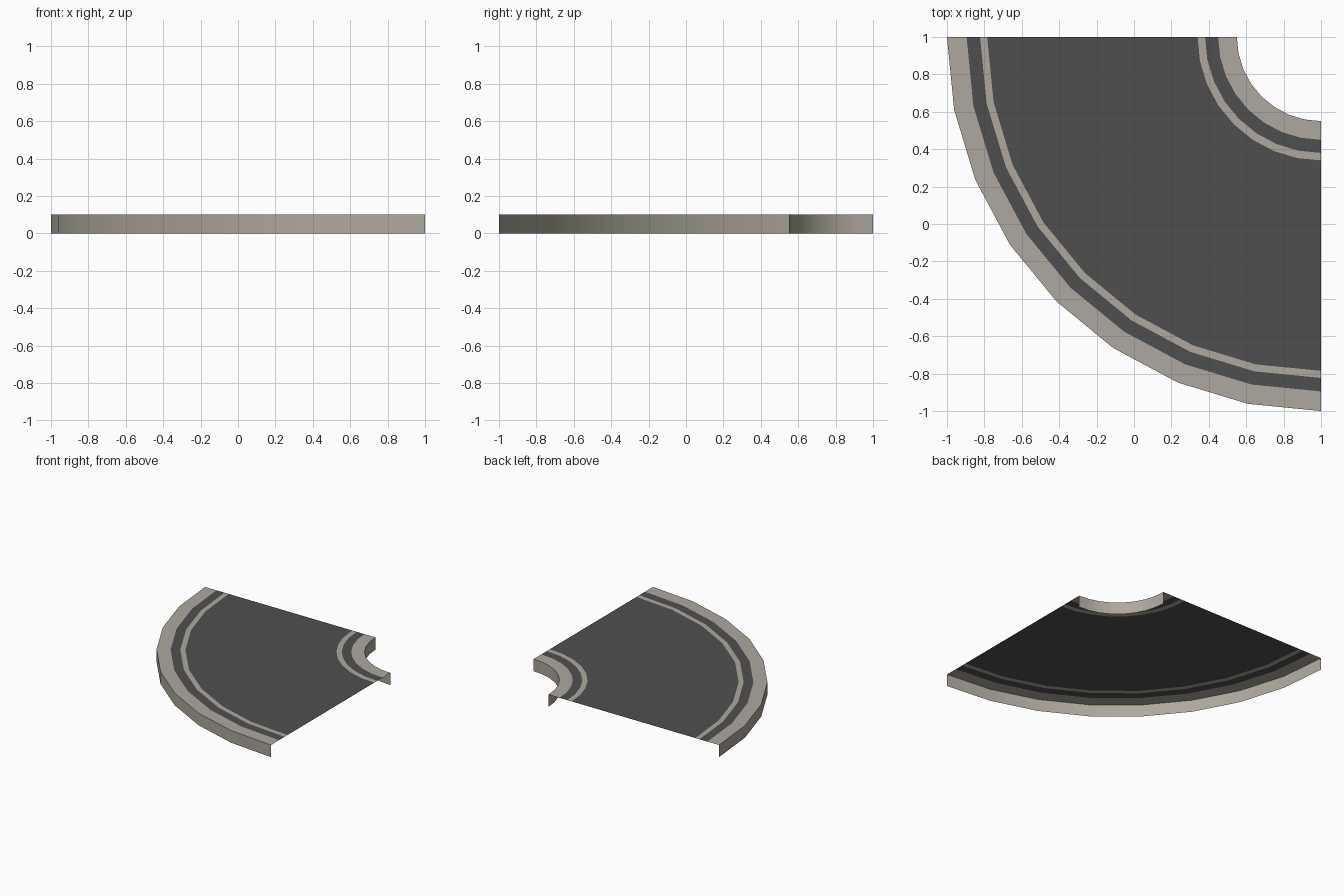
import bpy
import math

cube = bpy.data.objects.get("Cube")
if cube:
    bpy.data.objects.remove(cube, do_unlink=True)

HEIGHT = 0.1
SEGMENTS = 8
CENTRE = (1.0, 1.0)  # pivot of the bend


def material(name, colour):
    mat = bpy.data.materials.new(name)
    mat.use_nodes = True
    mat.diffuse_color = (*colour, 1)
    bsdf = mat.node_tree.nodes["Principled BSDF"]
    bsdf.inputs["Base Color"].default_value = (*colour, 1)
    bsdf.inputs["Roughness"].default_value = 0.9
    return mat


asphalt = material("asphalt grey", (0.078, 0.078, 0.078))
concrete = material("concrete beige", (0.42, 0.39, 0.345))


def sweep(name, profile, mat):
    """Sweep an open (radius, height) profile through a quarter turn."""
    verts, faces = [], []
    n = len(profile)
    for i in range(SEGMENTS + 1):
        a = math.pi + i * math.pi / 2 / SEGMENTS
        for r, z in profile:
            verts.append((CENTRE[0] + r * math.cos(a), CENTRE[1] + r * math.sin(a), z))
    for i in range(SEGMENTS):
        for j in range(n - 1):
            k = i * n + j
            faces.append((k, k + 1, k + n + 1, k + n))
    mesh = bpy.data.meshes.new(name)
    mesh.from_pydata(verts, [], faces)
    mesh.materials.append(mat)
    obj = bpy.data.objects.new(name, mesh)
    bpy.context.collection.objects.link(obj)
    bpy.ops.object.select_all(action="DESELECT")
    obj.select_set(True)
    bpy.context.view_layer.objects.active = obj
    bpy.ops.object.shade_smooth_by_angle(angle=math.radians(30))
    return obj


def flat(inner, outer):
    return [(inner, HEIGHT), (outer, HEIGHT)]


# Kerbs with their vertical side walls; the underside and ends stay open
sweep("inner_kerb", [(0.45, 0)] + flat(0.45, 0.55), concrete)
sweep("outer_kerb", flat(1.895, 2.0) + [(2.0, 0)], concrete)

# Road surface and painted edge lines, side by side on one level
sweep("inner_shoulder", flat(0.55, 0.62), asphalt)
sweep("inner_edge_line", flat(0.62, 0.66), concrete)
sweep("roadway", flat(0.66, 1.785), asphalt)
sweep("outer_edge_line", flat(1.785, 1.823), concrete)
sweep("outer_shoulder", flat(1.823, 1.895), asphalt)
